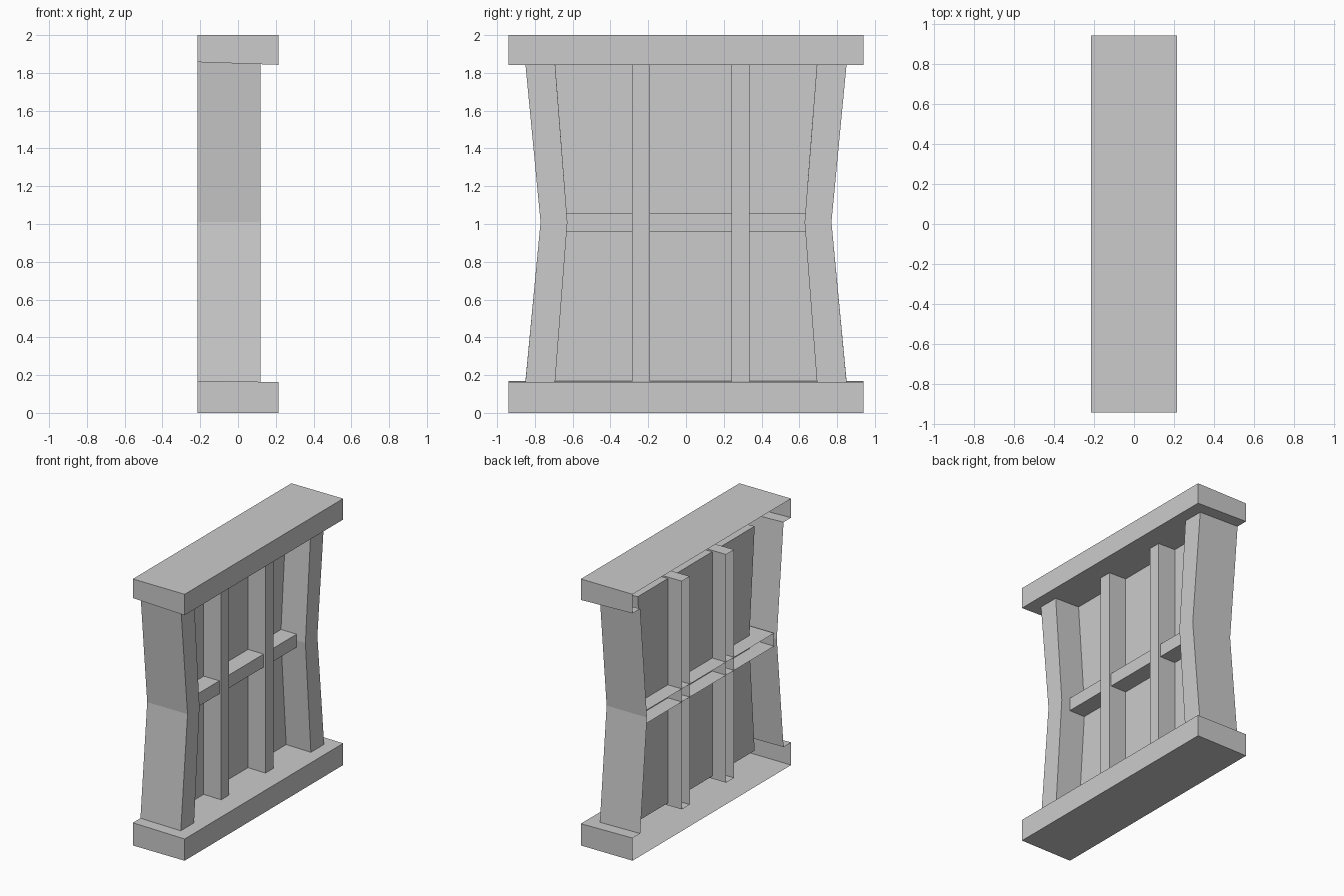
import bpy, bmesh

if "Cube" in bpy.data.objects:
    bpy.data.objects.remove(bpy.data.objects["Cube"])

BACK, FRONT = -0.215, 0.215


def make(name, build):
    bm = bmesh.new()
    build(bm)
    bmesh.ops.remove_doubles(bm, verts=bm.verts, dist=1e-5)
    me = bpy.data.meshes.new(name)
    bm.to_mesh(me)
    bm.free()
    ob = bpy.data.objects.new(name, me)
    bpy.context.collection.objects.link(ob)
    return ob


def strip(bm, low, high):
    """Wall of quads between two open polylines."""
    for i in range(len(low) - 1):
        quad = (low[i], low[i + 1], high[i + 1], high[i])
        bm.faces.new([bm.verts.new(p) for p in quad])


def cap(bm, pts, up=True):
    bm.faces.new([bm.verts.new(p) for p in (pts if up else pts[::-1])])


def at(path, z):
    """Lift a plan path to a height, or to a height depending on x."""
    return [(x, y, z(x) if callable(z) else z) for x, y in path]


def u_path(back, front, y0, y1):
    return [(back, y0), (front, y0), (front, y1), (back, y1)]


def wall_path(outer, inner):
    """Plan of the wall: hollow jamb, recessed panel, hollow jamb."""
    half = [(BACK, -outer), (0.12, -outer), (0.12, -inner), (-0.085, -inner)]
    return half + [(x, -y) for x, y in half[::-1]]


# Slightly sloped inner faces of the two beams
def sill_z(x):
    return 0.17 - 0.016 * (x - BACK)


def head_z(x):
    return 1.857 - 0.033 * (x - BACK)


end_path = wall_path(0.85, 0.693)
mid_path = wall_path(0.77, 0.628)
beam_path = u_path(BACK, FRONT, -0.94, 0.94)
collar = beam_path + end_path[::-1]


# Waisted jambs with the recessed panel between them
def wall(bm):
    mid = at(mid_path, 1.01)
    strip(bm, at(end_path, sill_z), mid)
    strip(bm, mid, at(end_path, head_z))


# Open-backed beams with a collar around the wall
def lower(bm):
    strip(bm, at(beam_path, 0), at(beam_path, sill_z))
    cap(bm, at(beam_path, 0), up=False)
    cap(bm, at(collar, sill_z))


def upper(bm):
    strip(bm, at(beam_path, head_z), at(beam_path, 2))
    cap(bm, at(beam_path, 2))
    cap(bm, at(collar, head_z), up=False)


# Open-backed bars passing through the panel
def bar(front, y0, y1, z0, z1):
    def build(bm):
        path = u_path(-0.2, front, y0, y1)
        strip(bm, at(path, z0), at(path, z1))
        cap(bm, at(path, z0), up=False)
        cap(bm, at(path, z1))
    return build


make("jambs_and_panel", wall)
make("lower_beam", lower)
make("upper_beam", upper)
make("cross_bar", bar(0.045, -0.76, 0.76, 0.957, 1.055))
for side, y in (("left", -0.285), ("right", 0.24)):
    make(side + "_upright_bar", bar(0.06, y, y + 0.095, 0.15, 1.863))
